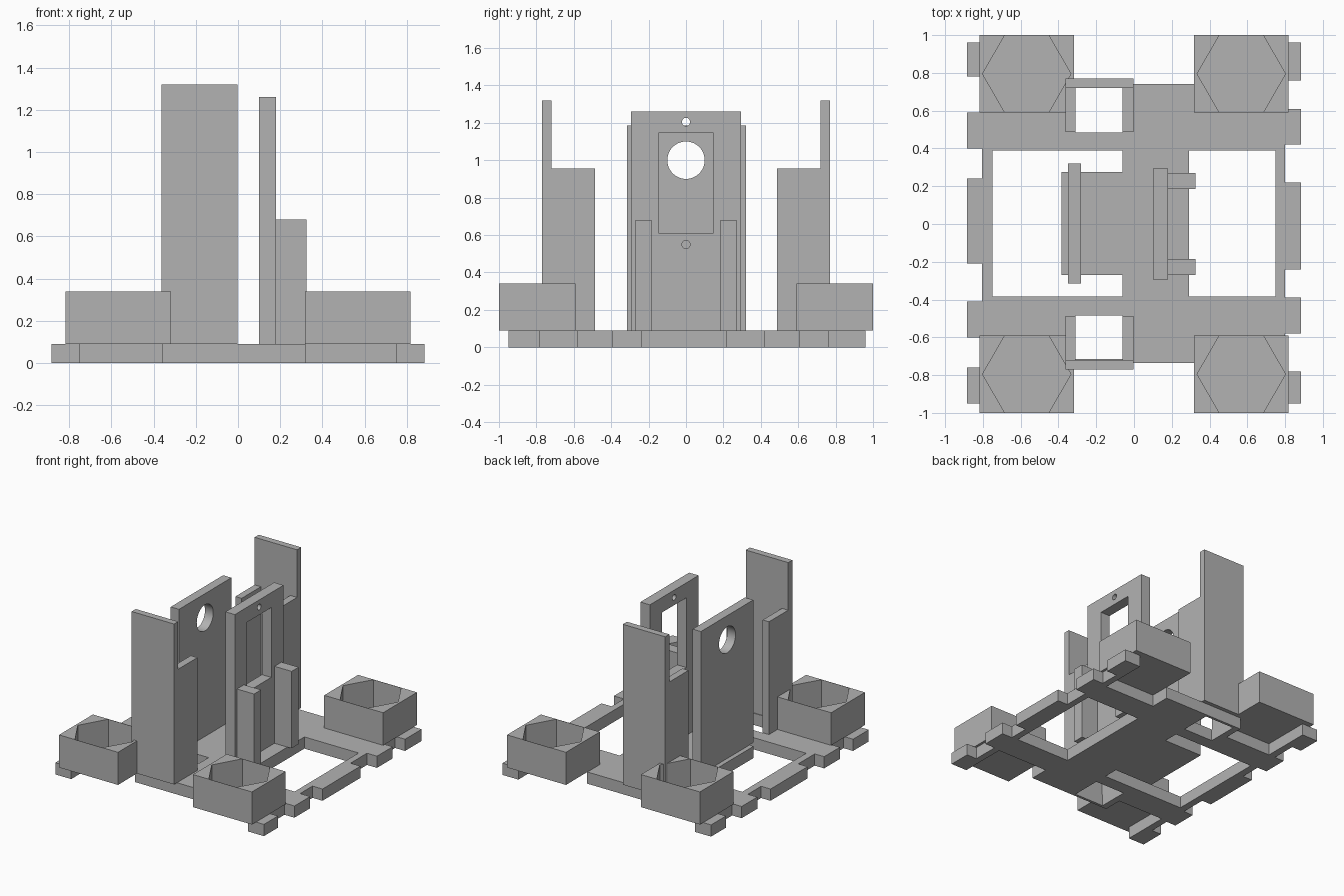
import bpy, bmesh, math
from mathutils import Matrix

cube = bpy.data.objects.get("Cube")
if cube:
    bpy.data.objects.remove(cube, do_unlink=True)

grey = bpy.data.materials.new("plain_grey")
grey.use_nodes = True
grey.diffuse_color = (0.45, 0.45, 0.45, 1)
grey.node_tree.nodes["Principled BSDF"].inputs["Base Color"].default_value = (0.45, 0.45, 0.45, 1)


def finish(name, bm):
    bmesh.ops.recalc_face_normals(bm, faces=bm.faces)
    mesh = bpy.data.meshes.new(name)
    bm.to_mesh(mesh)
    bm.free()
    mesh.materials.append(grey)
    obj = bpy.data.objects.new(name, mesh)
    bpy.context.collection.objects.link(obj)
    return obj


def slab(name, rects, z0, z1, holes=()):
    """Extrude the union of (x0, x1, y0, y1) rectangles, minus the holes."""
    every = list(rects) + list(holes)
    xs = sorted({v for r in every for v in r[:2]})
    ys = sorted({v for r in every for v in r[2:]})
    inside = lambda x, y, group: any(a < x < b and c < y < d for a, b, c, d in group)
    bm = bmesh.new()
    grid = {(x, y): bm.verts.new((x, y, z0)) for x in xs for y in ys}
    for a, b in zip(xs, xs[1:]):
        for c, d in zip(ys, ys[1:]):
            x, y = (a + b) / 2, (c + d) / 2
            if inside(x, y, rects) and not inside(x, y, holes):
                bm.faces.new([grid[k] for k in ((a, c), (b, c), (b, d), (a, d))])
    bmesh.ops.delete(bm, geom=[v for v in bm.verts if not v.link_faces], context='VERTS')
    top = bmesh.ops.extrude_face_region(bm, geom=bm.faces[:])["geom"]
    bmesh.ops.translate(bm, verts=[v for v in top if isinstance(v, bmesh.types.BMVert)],
                        vec=(0, 0, z1 - z0))
    bmesh.ops.recalc_face_normals(bm, faces=bm.faces)
    bmesh.ops.dissolve_limit(bm, angle_limit=0.01, verts=bm.verts, edges=bm.edges)
    return finish(name, bm)


def prism(sides, radius, depth, centre, axis='Z'):
    bm = bmesh.new()
    turn = Matrix.Rotation(math.pi / 2, 4, 'Y') if axis == 'X' else Matrix.Rotation(math.pi / 6 * (sides == 6), 4, 'Z')
    bmesh.ops.create_cone(bm, cap_ends=True, segments=sides, radius1=radius, radius2=radius,
                          depth=depth, matrix=Matrix.Translation(centre) @ turn)
    # Hexagons point along x
    if sides == 6 and max(v.co.x for v in bm.verts) - centre[0] < radius * 0.95:
        bmesh.ops.rotate(bm, verts=bm.verts, cent=centre, matrix=Matrix.Rotation(math.pi / 6, 3, 'Z'))
    return finish("cutter", bm)


def cut(obj, cutter):
    mod = obj.modifiers.new("cut", 'BOOLEAN')
    mod.operation, mod.solver, mod.object = 'DIFFERENCE', 'EXACT', cutter
    bpy.context.view_layer.update()
    bpy.context.view_layer.objects.active = obj
    bpy.ops.object.modifier_apply(modifier=mod.name)
    bpy.data.objects.remove(cutter, do_unlink=True)


BASE = 0.09

# Base frame with notched side rails
left_tabs = [(-.95, -.76), (-.60, -.41), (-.21, .24), (.40, .59), (.78, .96)]
right_tabs = [(-.95, -.78), (-.58, -.39), (-.24, .22), (.42, .61), (.76, .96)]
rects = [(-.06, .29, -.5, .5), (-.385, -.06, -.27, .275)]
rects += [(-.885, -.75, a, b) for a, b in left_tabs]
rects += [(.75, .885, a, b) for a, b in right_tabs]
rects += [(-.805, -.75, -.95, .95), (.75, .80, -.95, .95)]
rects += [(-.80, .80, -.59, -.385), (-.80, .80, .39, .59)]
rects += [(-.36, .32, -.735, -.5), (-.36, .32, .5, .74)]
slots = [(-.31, -.06, -.715, -.485), (-.31, -.06, .485, .72)]
slab("base_frame", rects, 0, BASE, slots)

# Corner sockets with hexagonal pockets
for sx, side in ((1, "left"), (-1, "right")):
    for sy, end in ((1, "back"), (-1, "front")):
        x, y = sx * .568, sy * .795
        box = slab(f"{end}_{side}_socket", [(x - .25, x + .25, y - .205, y + .205)], BASE, .34)
        cut(box, prism(6, .234, .4, (x, y, .33)))

# Tall channel towers over the slots
for s, end in ((1, "back"), (-1, "front")):
    span = lambda a, b: (min(s * a, s * b), max(s * a, s * b))
    slab(f"{end}_tower_wall", [(-.363, -.003, *span(.72, .77))], BASE, 1.32)
    for name, a, b in (("outer", -.363, -.31), ("inner", -.06, -.003)):
        slab(f"{end}_tower_{name}_cheek", [(a, b, *span(.487, .72))], BASE, .955)
    # Support posts of the window panel
    slab(f"{end}_post", [(.18, .325, *span(.185, .27))], BASE, .68)

# Upright panel with a round opening
panel = slab("round_hole_panel", [(-.35, -.28, -.315, .32)], BASE, 1.185)
cut(panel, prism(48, .1, .3, (-.315, 0, 1.0), 'X'))

# Upright panel with a window and two screw holes
panel = slab("window_panel", [(.10, .18, -.295, .295)], BASE, 1.26)
cut(panel, slab("cutter", [(0, .3, -.148, .146)], .61, 1.145))
for z in (.55, 1.205):
    cut(panel, prism(24, .022, .3, (.14, 0, z), 'X'))

# Crisp edges, smooth round openings
for obj in bpy.context.collection.objects:
    if obj.type == 'MESH' and obj.name.endswith("_panel"):
        bpy.ops.object.select_all(action='DESELECT')
        obj.select_set(True)
        bpy.context.view_layer.objects.active = obj
        bpy.ops.object.shade_smooth_by_angle(angle=math.radians(30))
